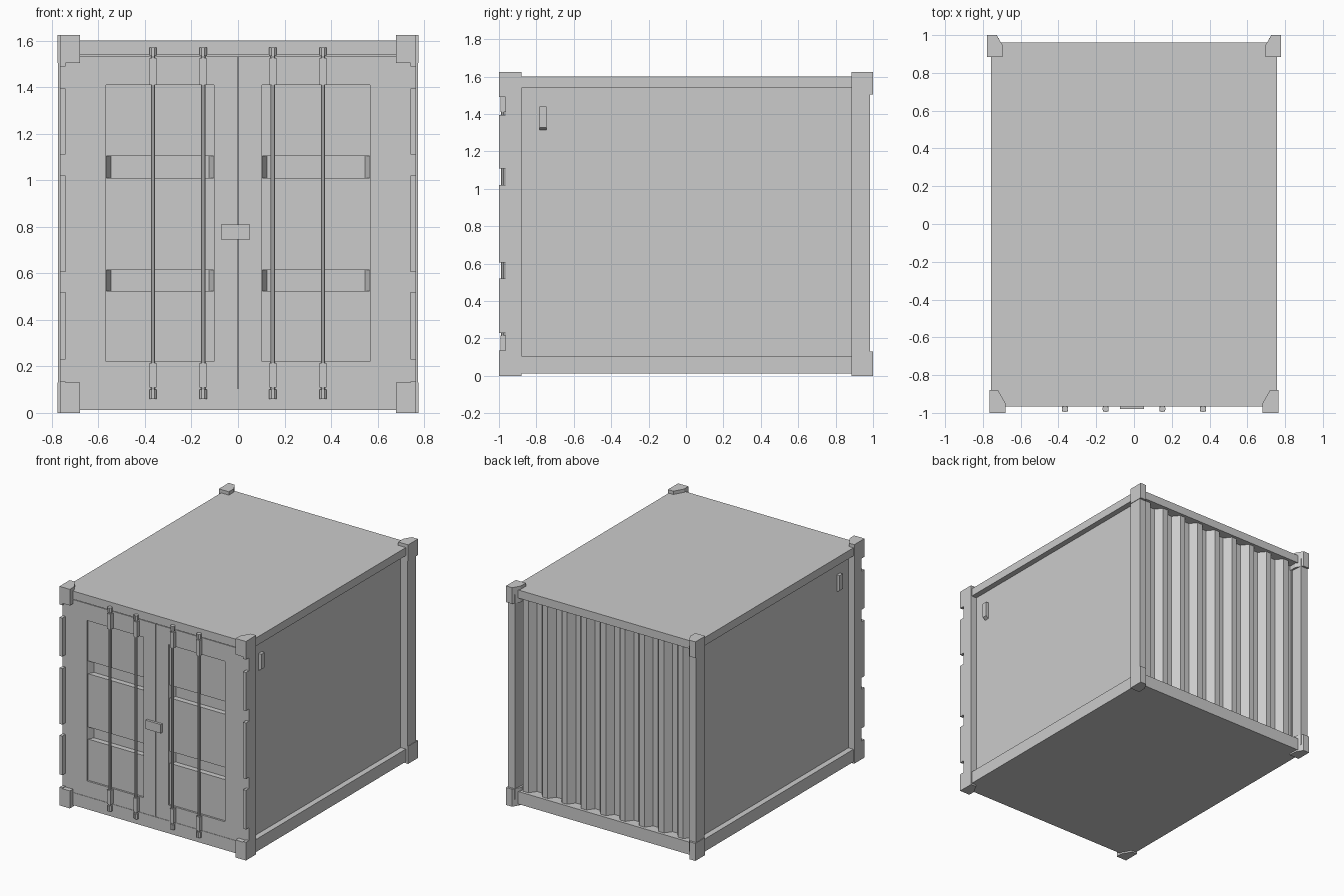
import bpy, bmesh, math
from mathutils import Vector

if "Cube" in bpy.data.objects:
    bpy.data.objects.remove(bpy.data.objects["Cube"])


def finish(name, bm):
    bmesh.ops.recalc_face_normals(bm, faces=bm.faces)
    me = bpy.data.meshes.new(name)
    bm.to_mesh(me)
    bm.free()
    ob = bpy.data.objects.new(name, me)
    bpy.context.collection.objects.link(ob)
    return ob


def prism(name, pts, a, b, axis='z', side=1):
    """Extrude a closed 2D profile from a to b; axis z uses (x, y), axis y uses (x, z)."""
    bm = bmesh.new()
    place = {'z': lambda u, v, w: (u * side, v, w),
             'y': lambda u, v, w: (u * side, w, v)}[axis]
    face = bm.faces.new([bm.verts.new(place(u, v, a)) for u, v in pts])
    ext = bmesh.ops.extrude_face_region(bm, geom=[face])
    d = Vector(place(0, 0, b)) - Vector(place(0, 0, a))
    bmesh.ops.translate(bm, vec=d, verts=[g for g in ext['geom'] if isinstance(g, bmesh.types.BMVert)])
    return finish(name, bm)


def box(name, x0, x1, y0, y1, z0, z1, side=1):
    return prism(name, [(x0, y0), (x1, y0), (x1, y1), (x0, y1)], z0, z1, 'z', side)


def rod(name, x, y, r, z0, z1, n=8):
    pts = [(x + r * math.cos(2 * math.pi * (i + .5) / n),
            y + r * math.sin(2 * math.pi * (i + .5) / n)) for i in range(n)]
    return prism(name, pts, z0, z1)


# Roof and floor, including the top and bottom rails
box('roof', -.758, .758, -.965, .962, 1.54, 1.60)
box('floor', -.758, .758, -.965, .962, .012, .105)

# Corrugated back wall
n, half, y_out, y_in = 9, .715, .94, .89
p = 2 * half / n
wall = [(-half, .87)]
for i in range(n):
    x = -half + i * p
    wall += [(x + .02 * p, y_in), (x + .27 * p, y_in), (x + .50 * p, y_out), (x + .77 * p, y_out)]
wall += [(half, y_in), (half, .87)]
prism('back_wall', wall, .10, 1.545)

# Lock box across the door seam
box('lock_box', -.073, .052, -.98, -.955, .745, .81)

FRONT_CAST = [(.765, -1), (.68, -1), (.68, -.95), (.72, -.88), (.765, -.88)]
BACK_CAST = [(.777, 1), (.727, 1), (.695, .945), (.695, .885), (.777, .885)]
LIP = [(.10, .135), (.23, .52), (.605, 1.02), (1.11, 1.395), (1.49, 1.53)]
RX0, RX1, RZ0, RZ1 = .103, .567, .22, 1.41      # door recess
FACE, PANEL, GROOVE, REAR = -.962, -.948, -.908, -.885
GROOVES = [(.525, .615), (1.01, 1.105)]

for s, tag in ((1, 'right'), (-1, 'left')):
    # Side wall and vent
    box(f'{tag}_wall', .70, .716, -.89, .90, .10, 1.545, s)
    vent = box(f'{tag}_vent', .71, .74, -.782, -.745, 1.31, 1.44, s)
    for v in vent.data.vertices:
        if abs(v.co.x) > .73 and v.co.z < 1.35:
            v.co.z += .018

    # Posts, with a hinge-notched lip in front
    box(f'{tag}_front_post', .70, .765, -.965, -.88, .05, 1.57, s)
    for i, (z0, z1) in enumerate(LIP):
        box(f'{tag}_post_lip_{i}', .742, .765, -1, -.96, z0, z1, s)
    prism(f'{tag}_back_post', [(.705, .885), (.773, .885), (.773, .985), (.715, .985)], .05, 1.57, 'z', s)

    # Corner castings
    for z0, z1, lvl in ((0, .13, 'lower'), (1.505, 1.625, 'upper')):
        prism(f'{tag}_{lvl}_front_casting', FRONT_CAST, z0, z1, 'z', s)
        prism(f'{tag}_{lvl}_back_casting', BACK_CAST, z0, z1, 'z', s)

    # Door frame
    box(f'{tag}_door_inner_stile', .002, RX0, FACE, REAR, .103, 1.535, s)
    box(f'{tag}_door_outer_stile', RX1, .743, FACE, REAR, .103, 1.535, s)
    box(f'{tag}_door_bottom', RX0, RX1, FACE, REAR, .103, RZ0, s)
    box(f'{tag}_door_top', RX0, RX1, FACE, REAR, RZ1, 1.535, s)

    # Recessed door boards and the grooves between them
    edges = [RZ0] + [z for g in GROOVES for z in g] + [RZ1]
    for i in range(0, len(edges), 2):
        box(f'{tag}_door_board_{i // 2}', RX0, RX1, PANEL, REAR, edges[i], edges[i + 1], s)
    for i, (z0, z1) in enumerate(GROOVES):
        prism(f'{tag}_door_groove_{i}',
              [(RX0, REAR), (RX0, PANEL), (RX0 + .022, GROOVE), (RX1 - .022, GROOVE),
               (RX1, PANEL), (RX1, REAR)], z0, z1, 'z', s)

    # Locking bars with guides and end cams
    for i, bx in enumerate((.15, .365)):
        x = s * bx
        rod(f'{tag}_bar_{i}', x, -.98, .010, .06, 1.565)
        for j, (z0, z1) in enumerate(((.11, .215), (1.41, 1.525))):
            box(f'{tag}_bar_guide_{i}_{j}', x - .015, x + .015, -.992, -.955, z0, z1)
        for j, (z0, z1) in enumerate(((.06, .10), (1.535, 1.57))):
            rod(f'{tag}_bar_cam_{i}_{j}', x, -.979, .017, z0, z1)
